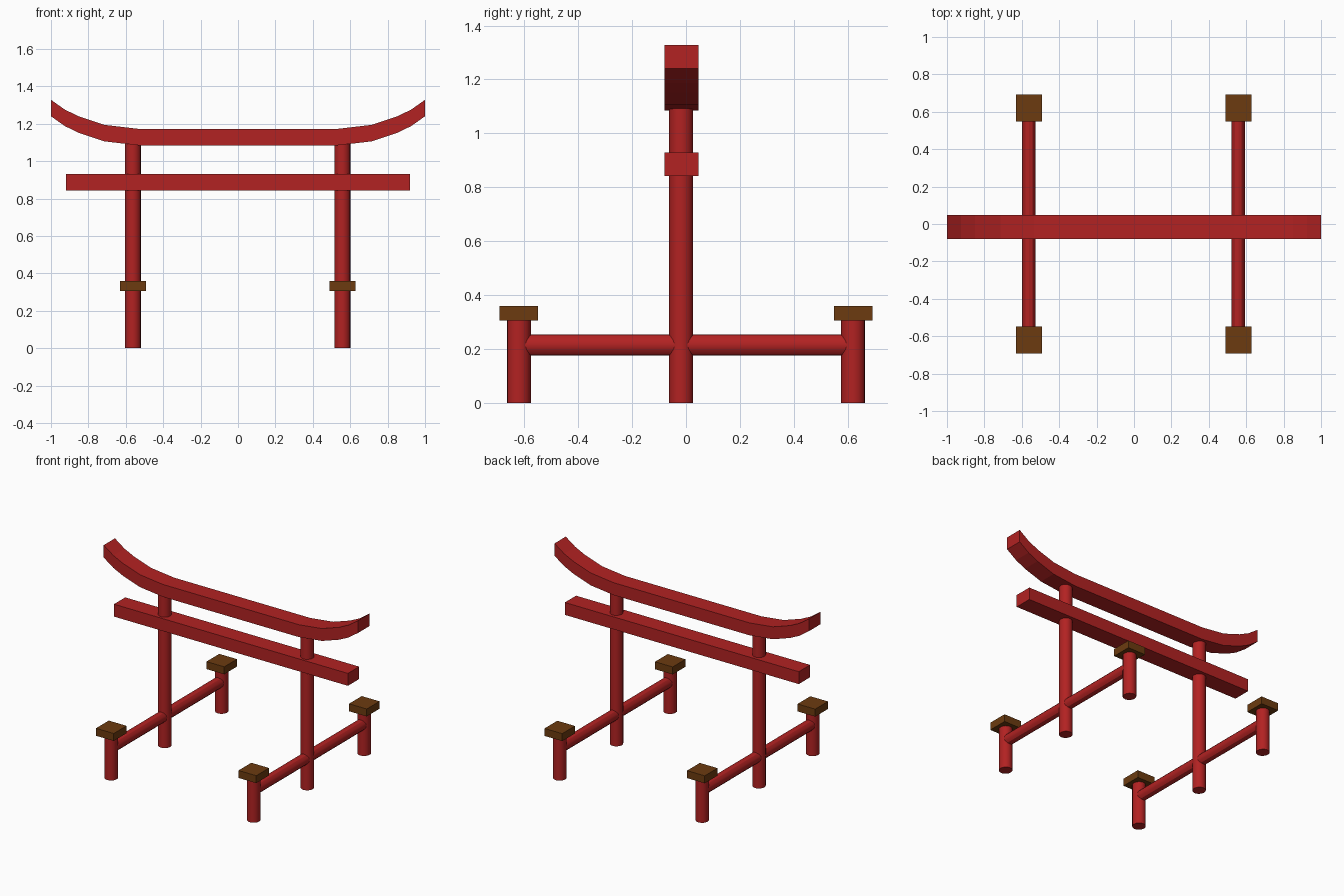
import bpy
import bmesh
from mathutils import Matrix, Vector

cube = bpy.data.objects.get("Cube")
if cube:
    bpy.data.objects.remove(cube, do_unlink=True)


def make_material(name, color):
    mat = bpy.data.materials.new(name)
    mat.use_nodes = True
    mat.diffuse_color = color
    mat.node_tree.nodes["Principled BSDF"].inputs["Base Color"].default_value = color
    return mat


RED = make_material("red lacquer", (0.445, 0.016, 0.016, 1))
BROWN = make_material("brown wood", (0.15, 0.044, 0.005, 1))


def finish(name, bm, mat):
    bmesh.ops.recalc_face_normals(bm, faces=bm.faces)
    mesh = bpy.data.meshes.new(name)
    bm.to_mesh(mesh)
    bm.free()
    mesh.materials.append(mat)
    obj = bpy.data.objects.new(name, mesh)
    bpy.context.collection.objects.link(obj)
    return obj


def box(name, center, size, mat):
    bm = bmesh.new()
    bmesh.ops.create_cube(bm, size=1, matrix=Matrix.Translation(center) @ Matrix.Diagonal((*size, 1)))
    return finish(name, bm, mat)


def rod(name, start, end, rx, ry, mat, sides=16):
    """Round bar between two points, with separate radii across its section."""
    start, end = Vector(start), Vector(end)
    axis = end - start
    turn = Matrix.Rotation(axis.angle(Vector((0, 0, 1))), 4, "X")
    if axis.y > 0:
        turn.transpose()
    bm = bmesh.new()
    bmesh.ops.create_cone(bm, cap_ends=True, segments=sides, radius1=1, radius2=1, depth=1,
                          matrix=Matrix.Translation((start + end) / 2) @ turn
                          @ Matrix.Diagonal((rx, ry, axis.length, 1)))
    obj = finish(name, bm, mat)
    bpy.ops.object.select_all(action="DESELECT")
    obj.select_set(True)
    bpy.context.view_layer.objects.active = obj
    bpy.ops.object.shade_smooth_by_angle()
    return obj


BEAM_Y, BEAM_DEPTH = -0.016, 0.126

# Pillars, with a brace through each and a capped short post at both brace ends
for side, x in (("right", -0.562), ("left", 0.558)):
    rod(f"{side}_pillar", (x, -0.018, 0), (x, -0.018, 1.1), 0.043, 0.0445, RED)
    rod(f"{side}_brace", (x, -0.62, 0.215), (x, 0.62, 0.215), 0.036, 0.039, RED, 12)
    for end, y in (("front", -0.62), ("back", 0.62)):
        rod(f"{end}_{side}_post", (x, y, 0), (x, y, 0.32), 0.043, 0.0445, RED)
        box(f"{end}_{side}_post_cap", (x, y, 0.333), (0.139, 0.143, 0.053), BROWN)

# Straight lower beam
box("lower_beam", (0, BEAM_Y, 0.886), (1.838, BEAM_DEPTH, 0.088), RED)

# Upper beam: underside profile swept up at both ends, constant vertical thickness
half = [(0.535, 1.085), (0.715, 1.106), (0.85, 1.151), (0.925, 1.187), (1, 1.24)]
under = [(-x, z) for x, z in reversed(half)] + half
bm = bmesh.new()
rings = []
for x, z in under:
    rings.append([bm.verts.new((x, BEAM_Y + s * BEAM_DEPTH / 2, z + h))
                  for s, h in ((-1, 0), (1, 0), (1, 0.088), (-1, 0.088))])
for a, b in zip(rings, rings[1:]):
    for i in range(4):
        j = (i + 1) % 4
        bm.faces.new((a[i], a[j], b[j], b[i]))
bm.faces.new(rings[0])
bm.faces.new(rings[-1])
finish("upper_beam", bm, RED)
